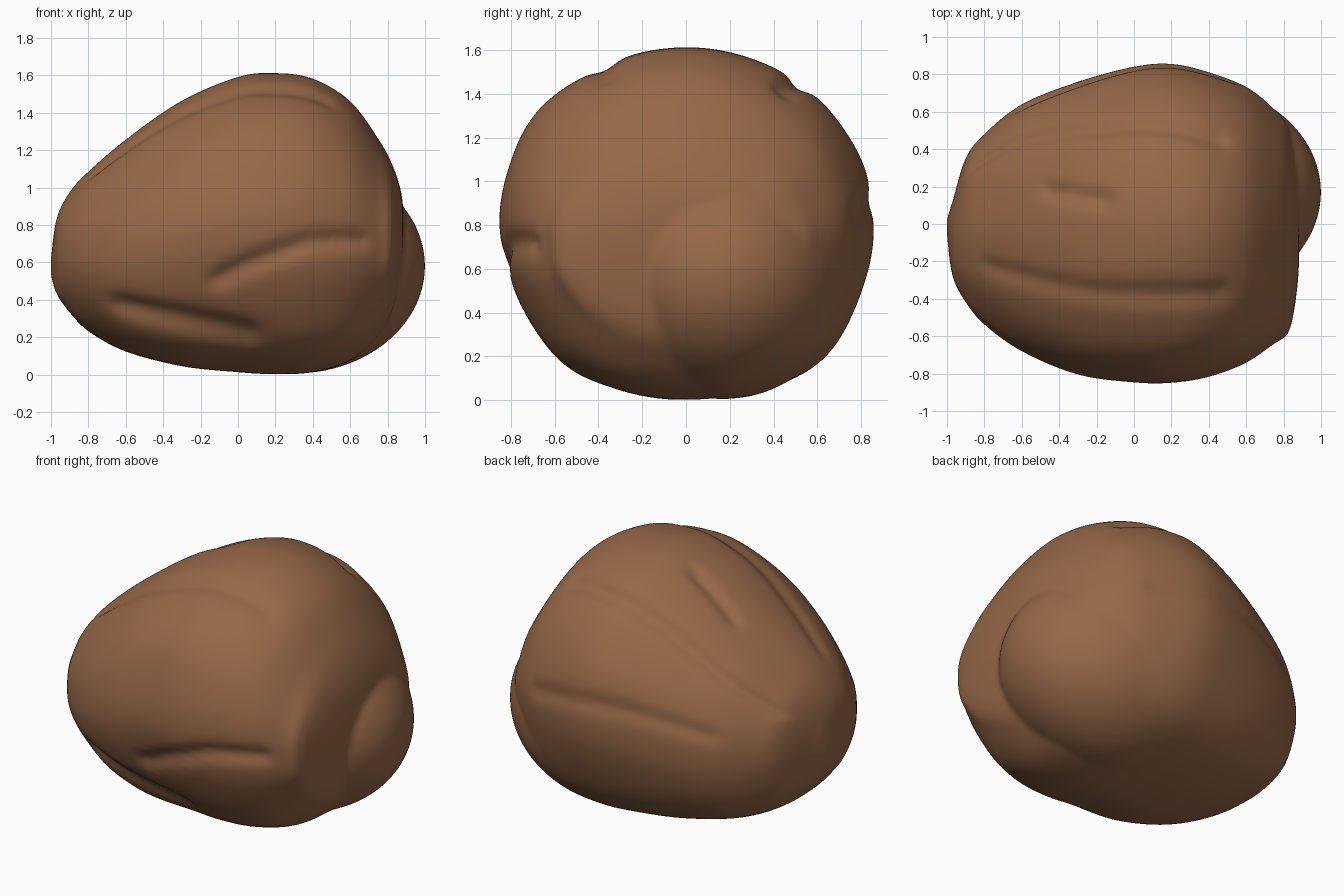
import bpy, bmesh, math
from mathutils import Vector, noise

if "Cube" in bpy.data.objects:
    bpy.data.objects.remove(bpy.data.objects["Cube"])

# Body sections along x: (x, z low, z high, y low, y high)
SECTIONS = [
    (-1.0, .53, .62, -.06, .03), (-.97, .43, .83, -.28, .12), (-.9, .33, .97, -.42, .35),
    (-.8, .23, 1.08, -.54, .48), (-.6, .12, 1.25, -.68, .64), (-.3, .04, 1.46, -.80, .76),
    (0, .01, 1.59, -.845, .84), (.2, 0, 1.61, -.85, .855), (.4, .01, 1.58, -.82, .81),
    (.6, .07, 1.46, -.745, .73), (.75, .20, 1.26, -.64, .61), (.83, .34, 1.11, -.57, .50),
    (.875, .58, .96, -.32, .27), (.885, .74, .82, -.06, .06)]

# Furrows (negative depth = swelling): depth, width, then (x, angle around the
# body) points; 0 = back, 90 = top, 180 = front
FURROWS = [
    (.035, .05, [(-.1, 201), (.05, 196), (.35, 187), (.65, 183)]),
    (.04, .08, [(-.6, 214), (-.3, 219), (.05, 226)]),
    (.025, .06, [(-.75, 112), (-.15, 116), (.45, 117)]),
    (.035, .04, [(-.45, 74), (-.15, 80)]),
    (.035, .05, [(-.85, 42), (-.15, 50), (.45, 55)]),
    (.02, .05, [(-.6, 12), (.5, 5)]),
    (-.05, .28, [(-.7, -46), (.5, -46)]),
    (-.025, .22, [(-.5, 232), (.5, 232)]),
    (-.015, .2, [(-.5, 142), (.5, 142)])]


def spline(t):
    """Smooth section at fractional index t."""
    i = min(int(t), len(SECTIONS) - 2)
    u = t - i
    p = [SECTIONS[max(0, min(len(SECTIONS) - 1, i + k))] for k in (-1, 0, 1, 2)]
    return [.5 * (2 * b + (c - a) * u + (2 * a - 5 * b + 4 * c - d) * u * u
                  + (3 * b - a - 3 * c + d) * u ** 3) for a, b, c, d in zip(*p)]


def furrow_depth(x, ang):
    total = 0
    for depth, width, pts in FURROWS:
        best = 9
        for (x0, a0), (x1, a1) in zip(pts, pts[1:]):
            a = Vector((x0, 0))
            b = Vector((x1, math.radians(a1 - a0) * .8))
            off = (ang - a0 + 180) % 360 - 180
            p = Vector((x, math.radians(off) * .8))
            d = b - a
            u = max(0, min(1, (p - a).dot(d) / d.length_squared))
            best = min(best, (p - a - d * u).length)
        total += depth * math.exp(-(best / width) ** 2)
    return total


bm = bmesh.new()

# Main lump: lofted rings with furrows pressed in
N, RINGS = 120, 104
rings = []
for r in range(RINGS + 1):
    x, zl, zh, yl, yh = spline(r / RINGS * (len(SECTIONS) - 1))
    yc, zc, ry, rz = (yl + yh) / 2, (zl + zh) / 2, (yh - yl) / 2, (zh - zl) / 2
    ring = []
    for k in range(N):
        a = 2 * math.pi * k / N
        fade = min(1, min(ry, rz) / .3)
        n = noise.noise(Vector((x * 1.5, math.cos(a) * 2.5, math.sin(a) * 2.5)))
        s = fade * (.01 * n - furrow_depth(x, math.degrees(a)))
        ring.append(bm.verts.new((x, yc + (ry + s) * math.cos(a), zc + (rz + s) * math.sin(a))))
    rings.append(ring)
for ra, rb in zip(rings, rings[1:]):
    for k in range(N):
        j = (k + 1) % N
        bm.faces.new((ra[k], ra[j], rb[j], rb[k]))
bm.faces.new(rings[0])
bm.faces.new(rings[-1])

# Broad lobe swelling out of the right end
for v in bmesh.ops.create_icosphere(bm, subdivisions=5, radius=1)["verts"]:
    v.co = Vector((.3 + .7 * v.co.x, .17 + .58 * v.co.y, .58 + .575 * v.co.z))
bmesh.ops.recalc_face_normals(bm, faces=bm.faces)

mesh = bpy.data.meshes.new("boulder")
bm.to_mesh(mesh)
bm.free()
boulder = bpy.data.objects.new("boulder", mesh)
bpy.context.collection.objects.link(boulder)

# Fuse both lumps into one skin
remesh = boulder.modifiers.new("fuse", "REMESH")
remesh.mode = "VOXEL"
remesh.voxel_size = .02
remesh.use_smooth_shade = True
soften = boulder.modifiers.new("soften", "SMOOTH")
soften.factor = .5
soften.iterations = 3

brown = bpy.data.materials.new("earth brown")
brown.diffuse_color = (.31, .14, .065, 1)
brown.use_nodes = True
brown.node_tree.nodes["Principled BSDF"].inputs["Base Color"].default_value = brown.diffuse_color
mesh.materials.append(brown)
for p in mesh.polygons:
    p.use_smooth = True
